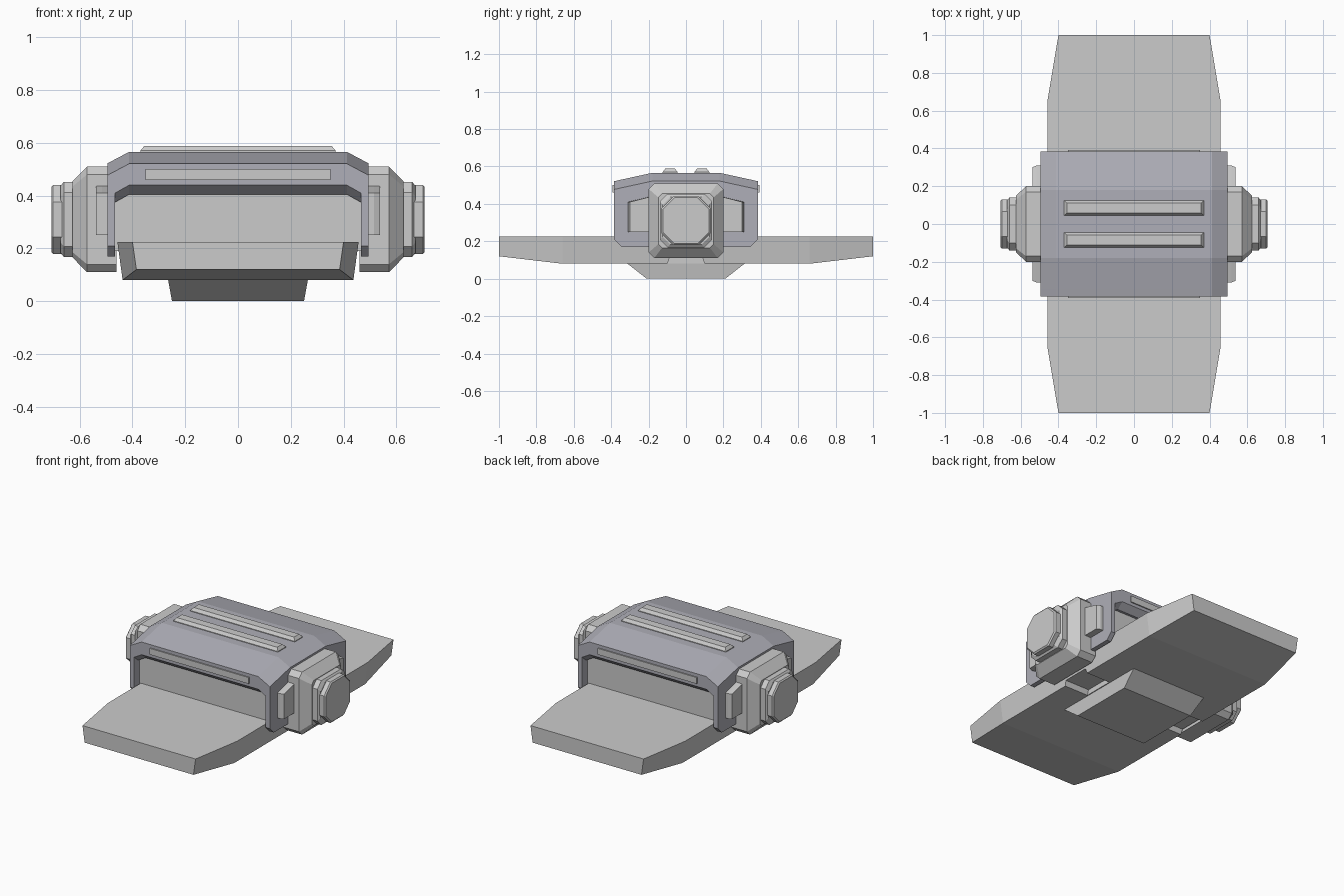
import bpy, bmesh

if "Cube" in bpy.data.objects:
    bpy.data.objects.remove(bpy.data.objects["Cube"])


def loft(name, rings, mat=None):
    """Skin a closed solid through a list of equal-length point rings."""
    bm = bmesh.new()
    loops = [[bm.verts.new(p) for p in r] for r in rings]
    n = len(loops[0])
    for a, b in zip(loops, loops[1:]):
        for i in range(n):
            j = (i + 1) % n
            bm.faces.new((a[i], a[j], b[j], b[i]))
    bm.faces.new(loops[0])
    bm.faces.new(loops[-1])
    bmesh.ops.recalc_face_normals(bm, faces=bm.faces)
    me = bpy.data.meshes.new(name)
    bm.to_mesh(me)
    bm.free()
    ob = bpy.data.objects.new(name, me)
    bpy.context.collection.objects.link(ob)
    if mat:
        me.materials.append(mat)
    return ob


def rect(hx, hy, z, cx=0, cy=0):
    return [(cx + a * hx, cy + b * hy, z) for a, b in ((-1, -1), (1, -1), (1, 1), (-1, 1))]


def octagon(x, hy, hz, c, cz=0.31):
    """Chamfered rectangle in the yz plane."""
    pts = [(hy, hz - c), (hy - c, hz), (c - hy, hz), (-hy, hz - c),
           (-hy, c - hz), (c - hy, -hz), (hy - c, -hz), (hy, c - hz)]
    return [(x, y, cz + z) for y, z in pts]


dark = bpy.data.materials.new("dark_grey")
dark.diffuse_color = (0.43, 0.43, 0.48, 1)
dark.use_nodes = True
dark.node_tree.nodes["Principled BSDF"].inputs["Base Color"].default_value = dark.diffuse_color

# Long base plate, tapering at both ends
plate = loft("base_plate", [
    [(-t, y, 0.225), (t, y, 0.225), (b, y, zb), (-b, y, zb)]
    for y, t, b, zb in ((-1, 0.4, 0.385, 0.12), (-0.66, 0.457, 0.437, 0.08),
                        (0.66, 0.457, 0.437, 0.08), (1, 0.4, 0.385, 0.12))])

# Notches under the plate beside the foot
for s in (-1, 1):
    cutter = loft("notch_cutter", [
        [(s * x, -0.105, 0.06), (s * x, 0.105, 0.06), (s * x, 0.088, 0.112), (s * x, -0.088, 0.112)]
        for x in (0.27, 0.6)])
    cutter.hide_render = True
    cutter.hide_set(True)
    mod = plate.modifiers.new("notch", 'BOOLEAN')
    mod.operation = 'DIFFERENCE'
    mod.solver = 'EXACT'
    mod.object = cutter

# Foot block
loft("foot", [rect(0.25, 0.21, 0), rect(0.265, 0.315, 0.082)])

# Inner body under the hood
loft("inner_body", [rect(0.47, 0.33, 0.19), rect(0.47, 0.33, 0.43)])


# Arched hood with sloping ends and bevelled opening
def arch(y, drop, zb, zi):
    half = [(0.495, zb), (0.495, 0.522 - drop), (0.412, 0.566 - drop)]
    inner = [(-0.412, zi), (-0.465, zi - 0.03), (-0.465, zb)]
    pts = half + [(-x, z) for x, z in reversed(half)]
    pts += [(x, z) for x, z in reversed(inner)] + [(-x, z) for x, z in inner]
    return [(x, y, z) for x, z in pts]


ends = [(0.385, 0.045, 0.21, 0.44), (0.345, 0.036, 0.17, 0.405), (0.18, 0, 0.17, 0.405)]
stations = [(-y, *r) for y, *r in ends] + ends[::-1]
loft("hood", [arch(*s) for s in stations], dark)

for s in (-1, 1):
    # Top ridges
    loft("top_ridge", [rect(0.37, 0.04, 0.555, cy=s * 0.085), rect(0.37, 0.04, 0.57, cy=s * 0.085),
                       rect(0.355, 0.026, 0.588, cy=s * 0.085)])
    # Light strip across each end of the hood
    loft("end_strip", [rect(0.35, 0.02, 0.46, cy=s * 0.372), rect(0.35, 0.02, 0.5, cy=s * 0.372)])
    # Side plate
    side = [(-0.31, 0.25), (0.31, 0.25), (0.31, 0.41), (0.2, 0.437), (-0.2, 0.437), (-0.31, 0.41)]
    loft("side_plate", [[(s * x, y * k, z) for y, z in side]
                        for x, k in ((0.47, 1), (0.515, 1), (0.537, 0.97))])
    # Stepped hub: large block, small block, end cap
    loft("hub_block", [octagon(s * x, *r) for x, *r in (
        (0.46, 0.2, 0.2, 0.03), (0.572, 0.2, 0.2, 0.03), (0.626, 0.148, 0.145, 0.02))])
    loft("hub_step", [octagon(s * x, *r) for x, *r in (
        (0.6, 0.14, 0.142, 0.04), (0.66, 0.14, 0.142, 0.04), (0.672, 0.125, 0.127, 0.04))])
    loft("hub_cap", [octagon(s * x, *r) for x, *r in (
        (0.66, 0.131, 0.131, 0.065), (0.7, 0.131, 0.131, 0.065), (0.707, 0.123, 0.123, 0.061))])
